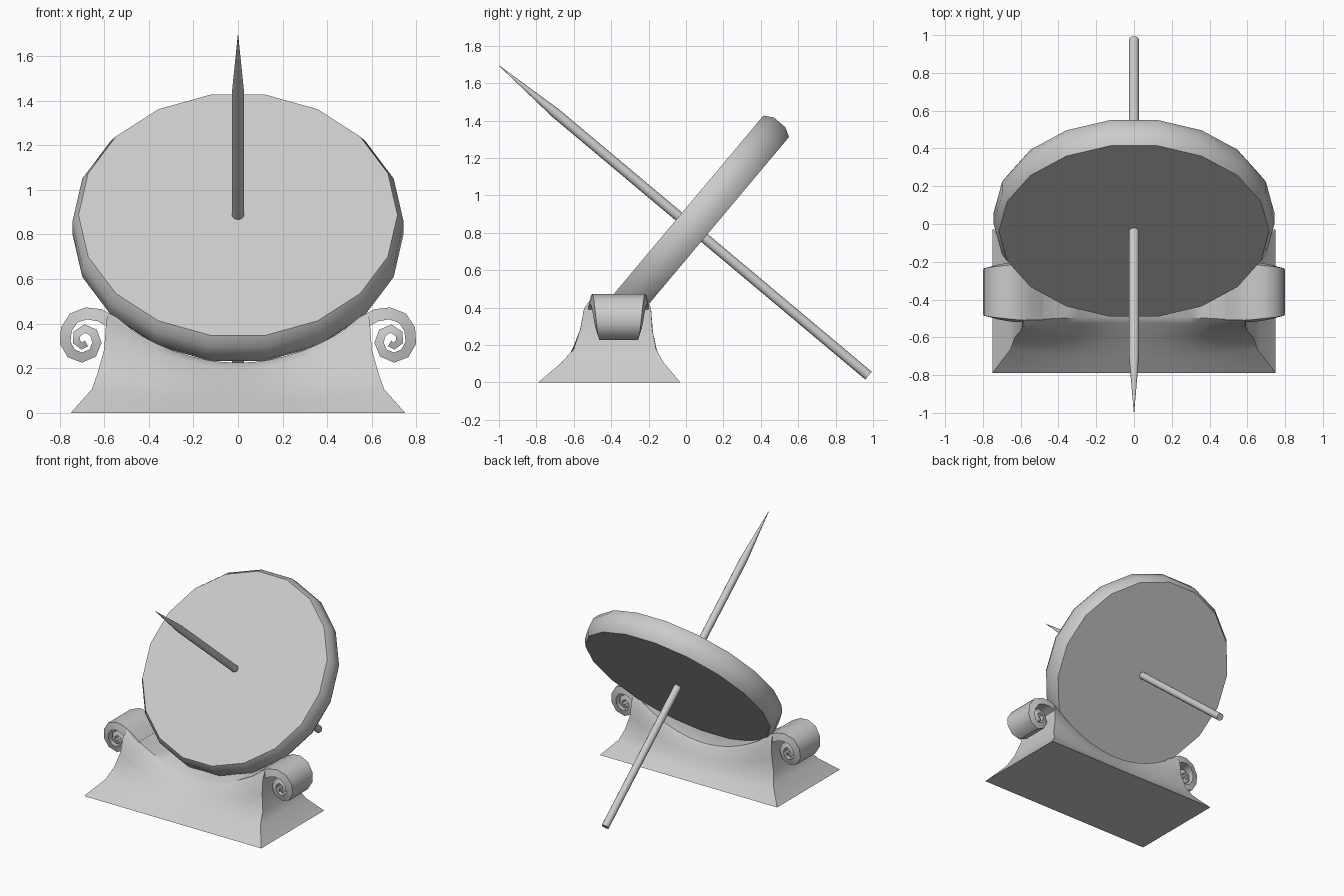
import bpy, bmesh
from math import sin, cos, tau, radians
from mathutils import Matrix, Vector

if "Cube" in bpy.data.objects:
    bpy.data.objects.remove(bpy.data.objects["Cube"])

TILT = Matrix.Translation((0, 0.03, 0.83)) @ Matrix.Rotation(radians(50), 4, 'X')


def finish(bm, name, angle=35):
    bmesh.ops.remove_doubles(bm, verts=bm.verts, dist=1e-5)
    bmesh.ops.recalc_face_normals(bm, faces=bm.faces)
    me = bpy.data.meshes.new(name)
    bm.to_mesh(me)
    bm.free()
    ob = bpy.data.objects.new(name, me)
    bpy.context.collection.objects.link(ob)
    bpy.ops.object.select_all(action='DESELECT')
    ob.select_set(True)
    bpy.context.view_layer.objects.active = ob
    bpy.ops.object.shade_smooth_by_angle(angle=radians(angle))
    return ob


def bridge(bm, rings):
    """Quads between consecutive closed rings of vertices."""
    for a, b in zip(rings, rings[1:]):
        n = len(a)
        for i in range(n):
            j = (i + 1) % n
            bm.faces.new((a[i], a[j], b[j], b[i]))


def lathe(name, profile, sides):
    """Solid turned around the tilted axis from (radius, height) points."""
    bm = bmesh.new()
    rings = [[bm.verts.new(TILT @ Vector((r * cos(tau * i / sides), r * sin(tau * i / sides), h)))
              for i in range(sides)] for r, h in profile]
    bridge(bm, rings)
    bm.faces.new(rings[0])
    bm.faces.new(rings[-1])
    return finish(bm, name)


# Dial plate and pointed rod through its centre
lathe("dial_disc", [(0.715, -0.089), (0.743, -0.04), (0.743, 0.04), (0.715, 0.089)], 18)
lathe("gnomon_rod", [(0.027, -1.235), (0.027, 0.95), (0.001, 1.345)], 12)

# Base: flared block whose top is a concave cradle for the disc
levels = [  # height fraction, half width, front y end/middle, back y end/middle
    (0.00, 0.75, -0.79, -0.79, -0.03, -0.03),
    (0.24, 0.655, -0.665, -0.715, -0.12, -0.10),
    (0.40, 0.63, -0.60, -0.665, -0.16, -0.13),
    (0.64, 0.60, -0.565, -0.595, -0.18, -0.16),
    (0.89, 0.592, -0.545, -0.525, -0.187, -0.19),
    (1.00, 0.585, -0.51, -0.49, -0.21, -0.21)]
bm = bmesh.new()
rings = []
N = 16
for s in range(N + 1):
    u = -1 + 2 * s / N
    w = u * u
    top = 0.225 + 0.22 * w
    front = [(hx * u, fm + (fe - fm) * w, f * top) for f, hx, fe, fm, be, bk in levels]
    back = [(hx * u, bk + (be - bk) * w, f * top) for f, hx, fe, fm, be, bk in levels]
    rings.append([bm.verts.new(p) for p in front + back[::-1]])
bridge(bm, rings)
for r in (rings[0], rings[-1]):
    for k in range(5):
        bm.faces.new((r[k], r[k + 1], r[10 - k], r[11 - k]))
finish(bm, "cradle_base", 40)

# Scrolls: tapering strip rolled into a spiral, mirrored to both ends
path = [(0.50, 0.355), (0.56, 0.405), (0.62, 0.438), (0.68, 0.446), (0.737, 0.425),
        (0.77, 0.375), (0.775, 0.315), (0.748, 0.267), (0.70, 0.248), (0.652, 0.268),
        (0.632, 0.315), (0.648, 0.36), (0.687, 0.378), (0.722, 0.355), (0.725, 0.32),
        (0.70, 0.30), (0.68, 0.312)]
bm = bmesh.new()
rings = []
last = len(path) - 1
for i, (x, z) in enumerate(path):
    a, b = Vector(path[max(i - 1, 0)]), Vector(path[min(i + 1, last)])
    d = (b - a).normalized()
    t = i / last
    half = 0.03 - 0.015 * t
    wide = 0.16 - 0.045 * min(1, max(0, (i - 2) / 6))
    ring = []
    for sy, sn in ((-1, -1), (1, -1), (1, 1), (-1, 1)):
        ring.append(bm.verts.new((x - d.y * sn * half, -0.36 + sy * (wide - 0.012 * (sn > 0)),
                                  z + d.x * sn * half)))
    rings.append(ring)
bridge(bm, rings)
bm.faces.new(rings[0])
bm.faces.new(rings[-1])
scroll = finish(bm, "scroll_ends", 40)
scroll.modifiers.new("mirror", 'MIRROR')
